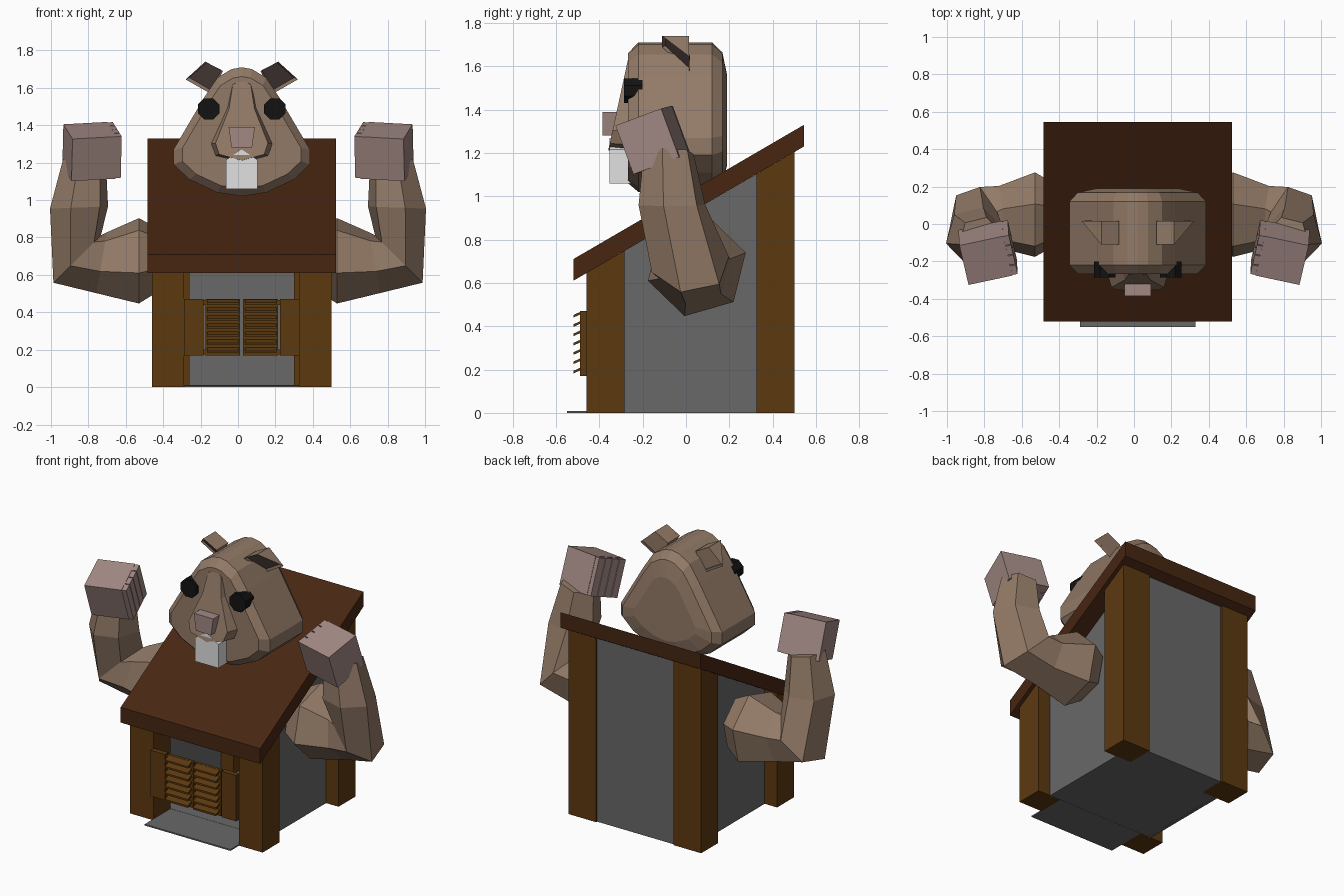
import bpy, bmesh
from math import sin, cos, pi, radians
from mathutils import Vector, Matrix, Euler

cube = bpy.data.objects.get("Cube")
if cube:
    bpy.data.objects.remove(cube, do_unlink=True)

CX = 0.02  # centre line of hut and head


def material(name, r, g, b):
    m = bpy.data.materials.new(name)
    m.use_nodes = True
    m.diffuse_color = (r, g, b, 1)
    m.node_tree.nodes["Principled BSDF"].inputs["Base Color"].default_value = (r, g, b, 1)
    return m


wood = material("wood", 0.107, 0.041, 0.005)
roof_brown = material("roof_brown", 0.063, 0.019, 0.006)
wall_grey = material("wall_grey", 0.14, 0.14, 0.14)
fur = material("fur", 0.29, 0.195, 0.135)
pink = material("paw_pink", 0.36, 0.25, 0.23)
ear_dark = material("inner_ear", 0.15, 0.105, 0.095)
white = material("tooth_white", 0.75, 0.75, 0.75)
black = material("eye_black", 0.006, 0.006, 0.006)


def finish(name, bm, *mats):
    bmesh.ops.recalc_face_normals(bm, faces=bm.faces)
    me = bpy.data.meshes.new(name)
    bm.to_mesh(me)
    bm.free()
    for m in mats:
        me.materials.append(m)
    ob = bpy.data.objects.new(name, me)
    bpy.context.collection.objects.link(ob)
    return ob


def loft_bm(rings):
    """Skin a list of equal-length rings and cap both ends."""
    bm = bmesh.new()
    loops = [[bm.verts.new(p) for p in ring] for ring in rings]
    n = len(loops[0])
    for a, b in zip(loops, loops[1:]):
        for i in range(n):
            j = (i + 1) % n
            bm.faces.new((a[i], a[j], b[j], b[i]))
    bm.faces.new(loops[0])
    bm.faces.new(loops[-1])
    return bm


def loft(name, rings, mat):
    return finish(name, loft_bm(rings), mat)


def extrude_x(name, profile, x0, x1, mat):
    return loft(name, [[(x, y, z) for y, z in profile] for x in (x0, x1)], mat)


def extrude_y(name, profile, y0, y1, mat):
    return loft(name, [[(CX + x, y, z) for x, z in profile] for y in (y0, y1)], mat)


def box(name, x0, x1, y0, y1, z0, z1, mat):
    return extrude_x(name, [(y0, z0), (y1, z0), (y1, z1), (y0, z1)], x0, x1, mat)


def mirrored(half):
    """Close a half outline across the centre line."""
    return half + [(-x, z) for x, z in reversed(half) if x > 0]


# ---- hut ----
def under_roof(y):
    return 0.61 + (y + 0.52) * 0.582


def upright(name, x0, x1, y0, y1, mat, z0=0.0):
    extrude_x(name, [(y0, z0), (y1, z0), (y1, under_roof(y1)), (y0, under_roof(y0))], x0, x1, mat)


for side, s in (("left", 1), ("right", -1)):
    upright(side + "_front_post", CX + s * 0.48, CX + s * 0.31, -0.46, -0.285, wood)
    upright(side + "_back_post", CX + s * 0.48, CX + s * 0.28, 0.325, 0.50, wood)
    upright(side + "_wall", CX + s * 0.39, CX + s * 0.37, -0.29, 0.33, wall_grey)
upright("back_wall", CX - 0.285, CX + 0.285, 0.46, 0.49, wall_grey)
box("floor", CX - 0.39, CX + 0.39, -0.285, 0.48, 0.001, 0.01, wall_grey)
box("doorstep", CX - 0.31, CX + 0.31, -0.55, -0.285, 0.0, 0.009, wall_grey)
extrude_x("roof", [(-0.52, 0.61), (0.545, 1.23), (0.545, 1.33), (-0.52, 0.71)],
          CX - 0.505, CX + 0.505, roof_brown)

# ---- swing doors with slats ----
for side, s in (("left", 1), ("right", -1)):
    box(side + "_door_jamb", CX + s * 0.31, CX + s * 0.205, -0.49, -0.455, 0.17, 0.47, wood)
    x0, x1 = CX + s * 0.195, CX + s * 0.008
    box(side + "_door", x0, x1, -0.482, -0.462, 0.17, 0.47, wood)
    for z in (0.175, 0.44):
        box(side + "_hinge", CX + s * 0.21, CX + s * 0.19, -0.478, -0.468, z, z + 0.025, wood)
    for i in range(7):
        z = 0.19 + i * 0.043
        extrude_x(side + "_door_slat", [(-0.52, z - 0.008), (-0.48, z + 0.01),
                  (-0.48, z + 0.022), (-0.52, z + 0.004)], x0 - s * 0.01, x1 + s * 0.01, wood)

# ---- head: one outline swept front to back ----
outline = mirrored([(0, 1.71), (0.055, 1.70), (0.13, 1.655), (0.2, 1.55), (0.365, 1.27),
                    (0.365, 1.19), (0.28, 1.11), (0.13, 1.04), (0, 1.02)])
MID = 1.33
sections = [(-0.268, 0.87), (-0.22, 1.0), (0.12, 1.0), (0.168, 0.88), (0.19, 0.6)]
loft("head", [[(CX + x * k, y, MID + (z - MID) * k) for x, z in outline]
              for y, k in sections], fur)

# ---- muzzle ridge, leaning forward towards the mouth ----
muzzle = mirrored([(0, 1.67), (0.06, 1.64), (0.085, 1.5), (0.175, 1.3), (0.15, 1.235), (0, 1.2)])
loft("muzzle", [[(CX + x, -0.23, z) for x, z in muzzle],
                [(CX + x * 0.8, -0.265 - (1.67 - z) * 0.2, 1.35 + (z - 1.35) * 0.92)
                 for x, z in muzzle]], fur)
extrude_y("nose", mirrored([(0.07, 1.39), (0.055, 1.28)]), -0.385, -0.31, pink)
extrude_y("front_teeth", mirrored([(0, 1.27), (0.085, 1.215), (0.085, 1.06)]), -0.353, -0.25, white)

# ---- eyes and ears ----
for side, s in (("left", 1), ("right", -1)):
    octagon = [(s * 0.177 + 0.062 * cos((i + 0.5) * pi / 4), 1.487 + 0.062 * sin((i + 0.5) * pi / 4))
               for i in range(8)]
    extrude_y(side + "_eye", octagon, -0.287, -0.2, black)

    # wedge ear: inner triangle swept outwards, the slanted face hollowed
    inner = [(0.10, -0.11, 1.69), (0.10, 0.015, 1.69), (0.16, 0.015, 1.565)]
    outer = [(0.195, -0.11, 1.74), (0.195, 0.015, 1.74), (0.30, 0.015, 1.645)]
    bm = loft_bm([[(CX + s * x, y, z) for x, y, z in ring] for ring in (inner, outer)])
    bmesh.ops.recalc_face_normals(bm, faces=bm.faces)
    hollow = min(bm.faces, key=lambda f: f.normal.z + f.normal.y)
    bmesh.ops.inset_individual(bm, faces=[hollow], thickness=0.015, depth=-0.012)
    hollow.material_index = 1
    finish(side + "_ear", bm, fur, ear_dark)


# ---- arms: six-sided rings turning from sideways to upright ----
def arm_ring(s, x, y, z, r, tilt):
    t = radians(tilt)
    ring = []
    for k in range(6):
        a = radians(16 + 60 * k)
        ring.append((s * (x - r * sin(a) * sin(t)), y + r * cos(a), z + r * sin(a) * cos(t)))
    return ring


arm_path = [(0.42, 0.05, 0.68, 0.17, 0), (0.53, 0.05, 0.675, 0.235, 0),
            (0.73, 0.04, 0.665, 0.17, 10), (0.86, 0.02, 0.685, 0.185, 45),
            (0.85, -0.065, 0.96, 0.16, 88), (0.82, -0.08, 1.2, 0.12, 100)]
for side, s in (("left", 1), ("right", -1)):
    loft(side + "_arm", [arm_ring(s, *p) for p in arm_path], fur)

    # fist block with four folded fingers on the inner side
    bm = bmesh.new()
    blocks = [((0.01, 0, 0), (0.24, 0.23, 0.24))]
    blocks += [((-0.12, -0.0865 + i * 0.0577, 0), (0.04, 0.052, 0.236)) for i in range(4)]
    for centre, size in blocks:
        bmesh.ops.create_cube(bm, size=1, matrix=Matrix.Translation(centre) @ Matrix.Diagonal((*size, 1)))
    turn = Euler((radians(20), radians(3), radians(-12))).to_matrix().to_4x4()
    place = Matrix.Diagonal((s, 1, 1, 1)) @ Matrix.Translation((0.785, -0.152, 1.26)) @ turn
    bmesh.ops.transform(bm, matrix=place, verts=bm.verts)
    finish(side + "_fist", bm, pink)
